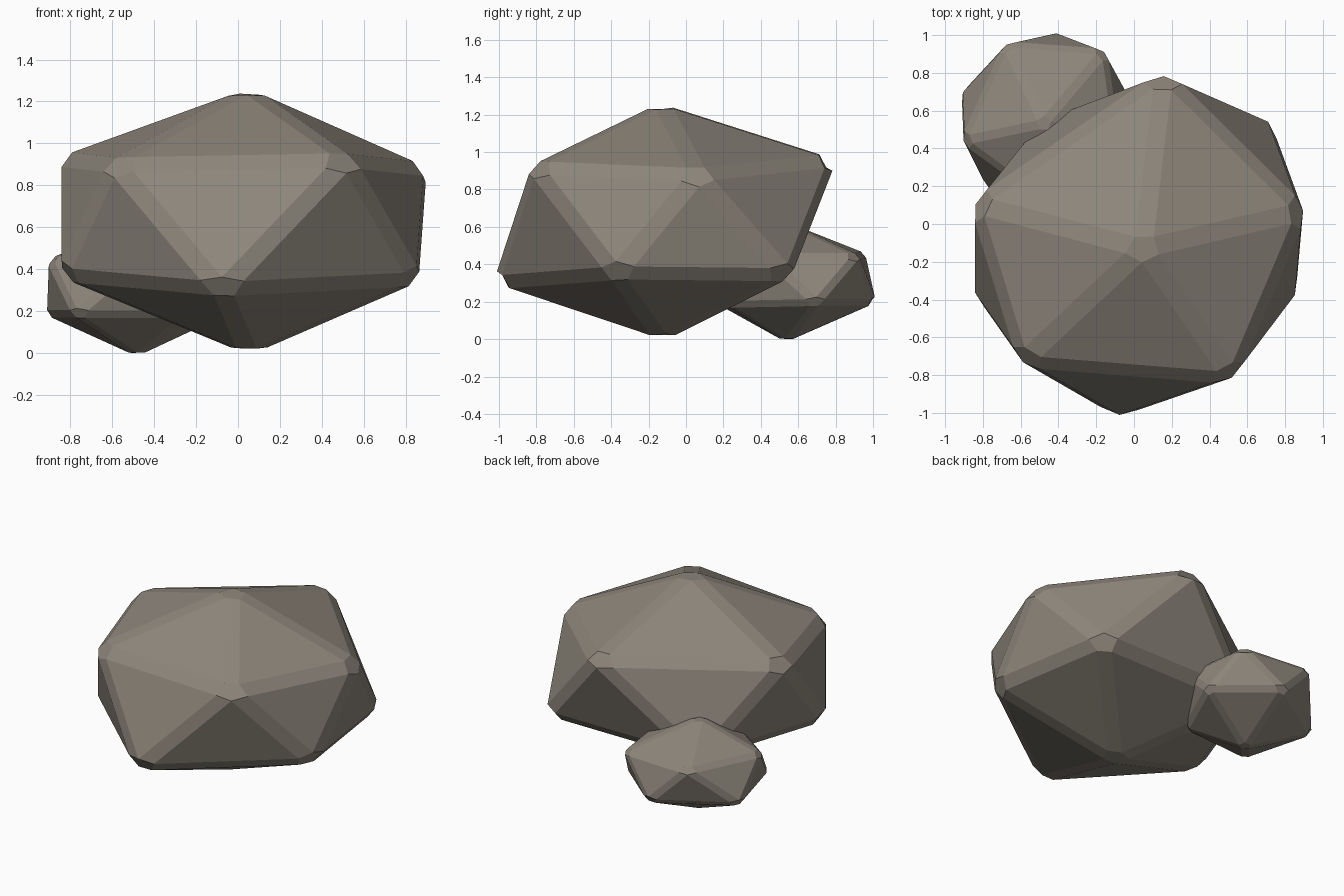
import bpy
import bmesh

if "Cube" in bpy.data.objects:
    bpy.data.objects.remove(bpy.data.objects["Cube"], do_unlink=True)

# Single stone colour
stone = bpy.data.materials.new("grey_brown_stone")
stone.use_nodes = True
colour = (0.27, 0.24, 0.20, 1)
stone.diffuse_color = colour
shader = next(n for n in stone.node_tree.nodes if n.type == 'BSDF_PRINCIPLED')
shader.inputs["Base Color"].default_value = colour
shader.inputs["Roughness"].default_value = 0.9


def make_rock(name, tips, upper_ring, lower_ring, bevel_width):
    """Irregular twenty-sided boulder with chamfered edges and flat faces."""
    bm = bmesh.new()
    for co in tips + upper_ring + lower_ring:
        bm.verts.new(co)
    bmesh.ops.convex_hull(bm, input=bm.verts)
    bmesh.ops.recalc_face_normals(bm, faces=bm.faces)
    mesh = bpy.data.meshes.new(name)
    bm.to_mesh(mesh)
    bm.free()
    mesh.materials.append(stone)
    rock = bpy.data.objects.new(name, mesh)
    bpy.context.collection.objects.link(rock)
    bevel = rock.modifiers.new("chamfer", 'BEVEL')
    bevel.width = bevel_width
    bevel.segments = 1
    bevel.limit_method = 'NONE'
    return rock


# Large boulder
make_rock(
    "large_boulder",
    [(0.05, -0.13, 1.27), (0.05, -0.13, -0.015)],
    [(-0.60, -0.74, 0.91), (0.53, -0.83, 0.93), (0.91, 0.07, 0.89),
     (0.16, 0.81, 0.97), (-0.86, 0.11, 0.94)],
    [(-0.08, -1.04, 0.29), (0.87, -0.38, 0.34), (0.73, 0.56, 0.33),
     (-0.50, 0.56, 0.33), (-0.86, -0.37, 0.36)],
    0.05)

# Small boulder leaning against the back
make_rock(
    "small_boulder",
    [(-0.48, 0.53, 0.63), (-0.48, 0.54, -0.02)],
    [(-0.68, 0.96, 0.46), (-0.15, 0.92, 0.45), (-0.08, 0.42, 0.45),
     (-0.47, 0.12, 0.44), (-0.91, 0.44, 0.45)],
    [(-0.41, 1.02, 0.19), (-0.03, 0.70, 0.19), (-0.24, 0.22, 0.18),
     (-0.78, 0.18, 0.18), (-0.92, 0.70, 0.18)],
    0.025)
